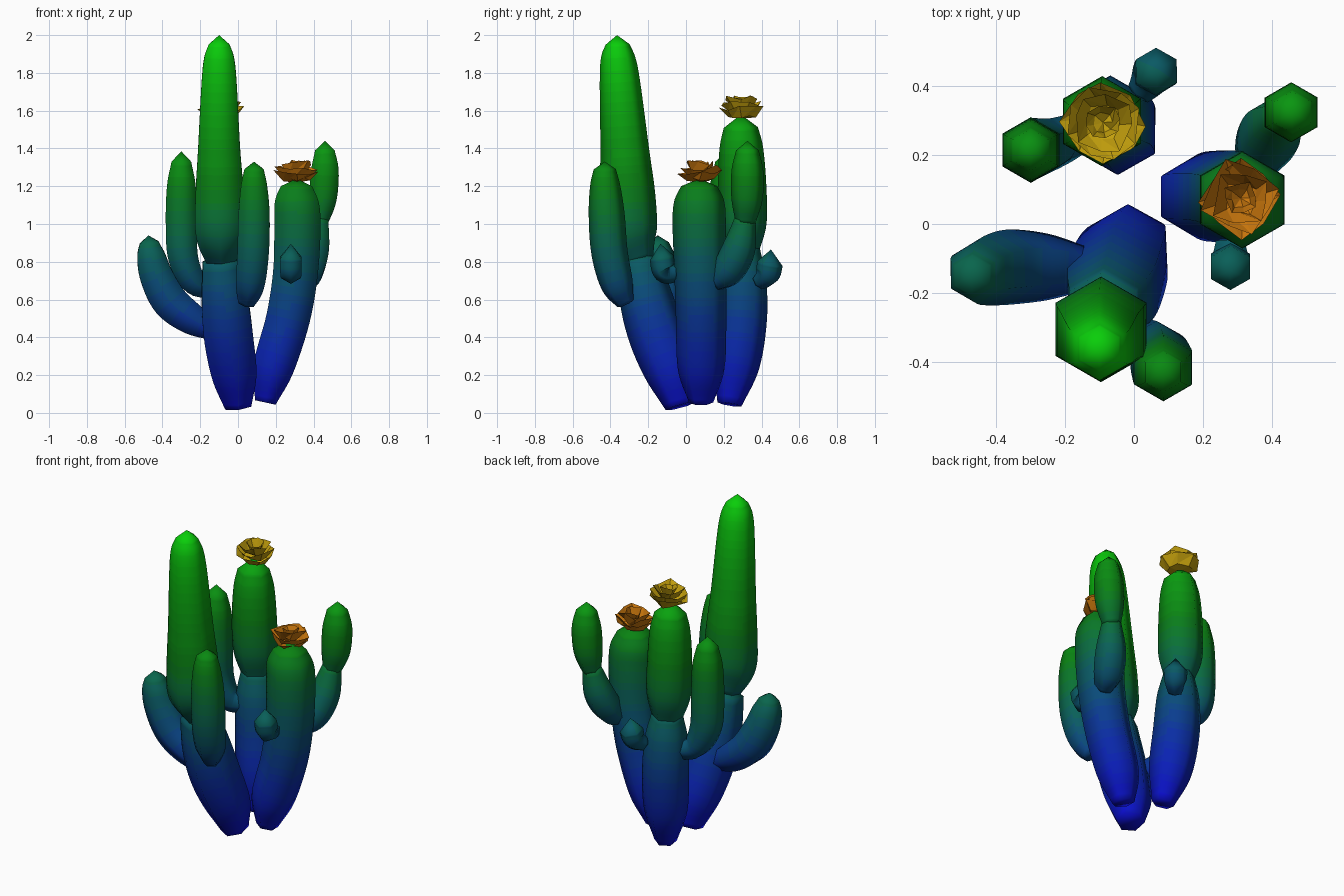
import bpy, bmesh, math, random
from mathutils import Vector

if "Cube" in bpy.data.objects:
    bpy.data.objects.remove(bpy.data.objects["Cube"])

random.seed(4)
SIDES = 6
BANDS = 32


def material(name, srgb):
    m = bpy.data.materials.new(name)
    m.diffuse_color = (*[c ** 2.2 for c in srgb], 1)
    m.use_nodes = True
    m.node_tree.nodes["Principled BSDF"].inputs["Base Color"].default_value = m.diffuse_color
    return m


# Blue-to-green height gradient, one material per band
STOPS = [(0, (.07, .07, .82)), (.4, (.07, .19, .64)), (.8, (.07, .36, .38)),
         (1.2, (.07, .5, .1)), (2.01, (.07, .82, .07))]


def gradient(z):
    for (z0, a), (z1, b) in zip(STOPS, STOPS[1:]):
        if z <= z1:
            t = (z - z0) / (z1 - z0)
            return [p + (q - p) * t for p, q in zip(a, b)]


skin = [material(f"skin_{i}", gradient((i + .5) * 2 / BANDS)) for i in range(BANDS)]


def finish(name, bm, mats, smooth):
    bmesh.ops.recalc_face_normals(bm, faces=bm.faces)
    me = bpy.data.meshes.new(name)
    bm.to_mesh(me)
    bm.free()
    for m in mats:
        me.materials.append(m)
    for p in me.polygons:
        p.use_smooth = smooth
    ob = bpy.data.objects.new(name, me)
    bpy.context.collection.objects.link(ob)


def spline(pts, steps=6):
    # Catmull-Rom through (x, y, z, radius)
    p = [Vector(q) for q in pts]
    p = [p[0] * 2 - p[1]] + p + [p[-1] * 2 - p[-2]]
    out = []
    for a, b, c, d in zip(p, p[1:], p[2:], p[3:]):
        for i in range(steps):
            t = i / steps
            out.append(.5 * (2 * b + (c - a) * t + (2 * a - 5 * b + 4 * c - d) * t ** 2
                             + (3 * b - a - 3 * c + d) * t ** 3))
    return out + [p[-2]]


def stem(name, pts, tip):
    # Six-sided tapered tube with a pointed fan on top
    path = spline(pts)
    bm = bmesh.new()
    rings = []
    for i, q in enumerate(path):
        t = (path[min(i + 1, len(path) - 1)].xyz - path[max(i - 1, 0)].xyz).normalized()
        u = Vector((0, 1, 0))
        u = (u - t * u.dot(t)).normalized()
        v = t.cross(u)
        angles = [2 * math.pi * k / SIDES for k in range(SIDES)]
        rings.append([bm.verts.new(q.xyz + (u * math.cos(a) + v * math.sin(a)) * q.w * 1.07)
                      for a in angles])
    for a, b in zip(rings, rings[1:]):
        for k in range(SIDES):
            n = (k + 1) % SIDES
            bm.faces.new((a[k], a[n], b[n], b[k]))
    bm.faces.new(rings[0][::-1])
    top = bm.verts.new(tip)
    for k in range(SIDES):
        bm.faces.new((rings[-1][k], rings[-1][(k + 1) % SIDES], top))
    for f in bm.faces:
        z = f.calc_center_median().z
        f.material_index = max(0, min(BANDS - 1, int(z / 2 * BANDS)))
    finish(name, bm, skin, True)


# Tall front trunk, two segments
stem("front_trunk_lower", [(0, -.03, .035, .075), (-.02, -.075, .2, .125), (-.05, -.15, .4, .14),
     (-.07, -.21, .6, .132), (-.09, -.25, .8, .105)], (-.09, -.26, .86))
stem("front_trunk_upper", [(-.09, -.255, .8, .08), (-.095, -.3, .95, .138), (-.097, -.31, 1.15, .138),
     (-.1, -.325, 1.4, .12), (-.1, -.35, 1.75, .1), (-.1, -.36, 1.88, .085),
     (-.1, -.362, 1.95, .06)], (-.1, -.365, 2))
# Right trunk
stem("right_trunk", [(.145, .08, .055, .06), (.185, .08, .23, .115), (.265, .08, .5, .125),
     (.305, .075, .75, .128), (.315, .07, 1.0, .132), (.31, .07, 1.12, .124),
     (.31, .07, 1.2, .09)], (.31, .07, 1.24))
# Back trunk, two segments
stem("back_trunk_lower", [(-.02, .23, .045, .06), (-.045, .265, .25, .115), (-.065, .295, .5, .125),
     (-.075, .3, .72, .115), (-.08, .3, .87, .085)], (-.08, .3, .92))
stem("back_trunk_upper", [(-.08, .3, .85, .08), (-.09, .3, 1.0, .118), (-.095, .297, 1.2, .12),
     (-.095, .293, 1.4, .108), (-.095, .29, 1.51, .085)], (-.095, .29, 1.58))

# Arms
stem("left_arm", [(-.14, -.13, .44, .06), (-.25, -.125, .5, .09), (-.36, -.125, .59, .102),
     (-.43, -.135, .72, .095), (-.46, -.145, .83, .08), (-.47, -.15, .9, .055)], (-.475, -.15, .94))
stem("front_arm", [(.045, -.32, .58, .045), (.065, -.365, .68, .08), (.08, -.405, .85, .09),
     (.085, -.42, 1.05, .089), (.085, -.428, 1.2, .075), (.085, -.43, 1.29, .055)], (.085, -.43, 1.33))
stem("back_left_arm", [(-.13, .28, .66, .05), (-.23, .235, .69, .07), (-.29, .217, .82, .085),
     (-.3, .215, 1.0, .089), (-.3, .215, 1.2, .082), (-.3, .215, 1.33, .056)], (-.3, .215, 1.385))
stem("right_arm_lower", [(.35, .15, .69, .05), (.375, .22, .75, .08), (.405, .28, .87, .082),
     (.43, .315, 1.03, .052)], (.435, .32, 1.06))
stem("right_arm_upper", [(.43, .315, 1.01, .05), (.45, .323, 1.13, .077), (.46, .325, 1.28, .079),
     (.46, .325, 1.39, .056)], (.46, .325, 1.44))

# Small buds
stem("back_bud", [(.02, .385, .69, .04), (.055, .43, .73, .06), (.066, .445, .79, .064)], (.07, .45, .865))
stem("right_bud", [(.28, -.05, .74, .045), (.28, -.11, .75, .06), (.28, -.128, .82, .061)], (.28, -.135, .895))


# Flowers: nested crumpled bowls with jagged rims
def flower(name, center, color, spikes):
    bm = bmesh.new()
    c = Vector(center)
    n = 8
    for layer, (r, z0, z1) in enumerate([(.128, 0, .055), (.12, .015, .08), (.095, .03, .105), (.055, .05, .11)]):
        mid = bm.verts.new(c + Vector((0, 0, z0)))
        rings = []
        for share, h in ((.6, .25), (1, 1)):
            ring = []
            for k in range(n):
                a = 2 * math.pi * (k + layer * .4 + random.uniform(-.15, .15)) / n
                rr = r * share * (1 - spikes * (k % 2)) * random.uniform(.9, 1.02)
                z = z0 + (z1 - z0) * h + random.uniform(-.014, .014)
                ring.append(bm.verts.new(c + Vector((rr * math.cos(a), rr * math.sin(a), z))))
            rings.append(ring)
        for k in range(n):
            m = (k + 1) % n
            bm.faces.new((mid, rings[0][k], rings[0][m]))
            bm.faces.new((rings[0][k], rings[1][k], rings[1][m]))
            bm.faces.new((rings[0][k], rings[1][m], rings[0][m]))
    finish(name, bm, [material(name, color)], False)


flower("orange_flower", (.31, .075, 1.22), (.78, .46, .08), .22)
flower("yellow_flower", (-.09, .295, 1.56), (.76, .62, .08), .08)
